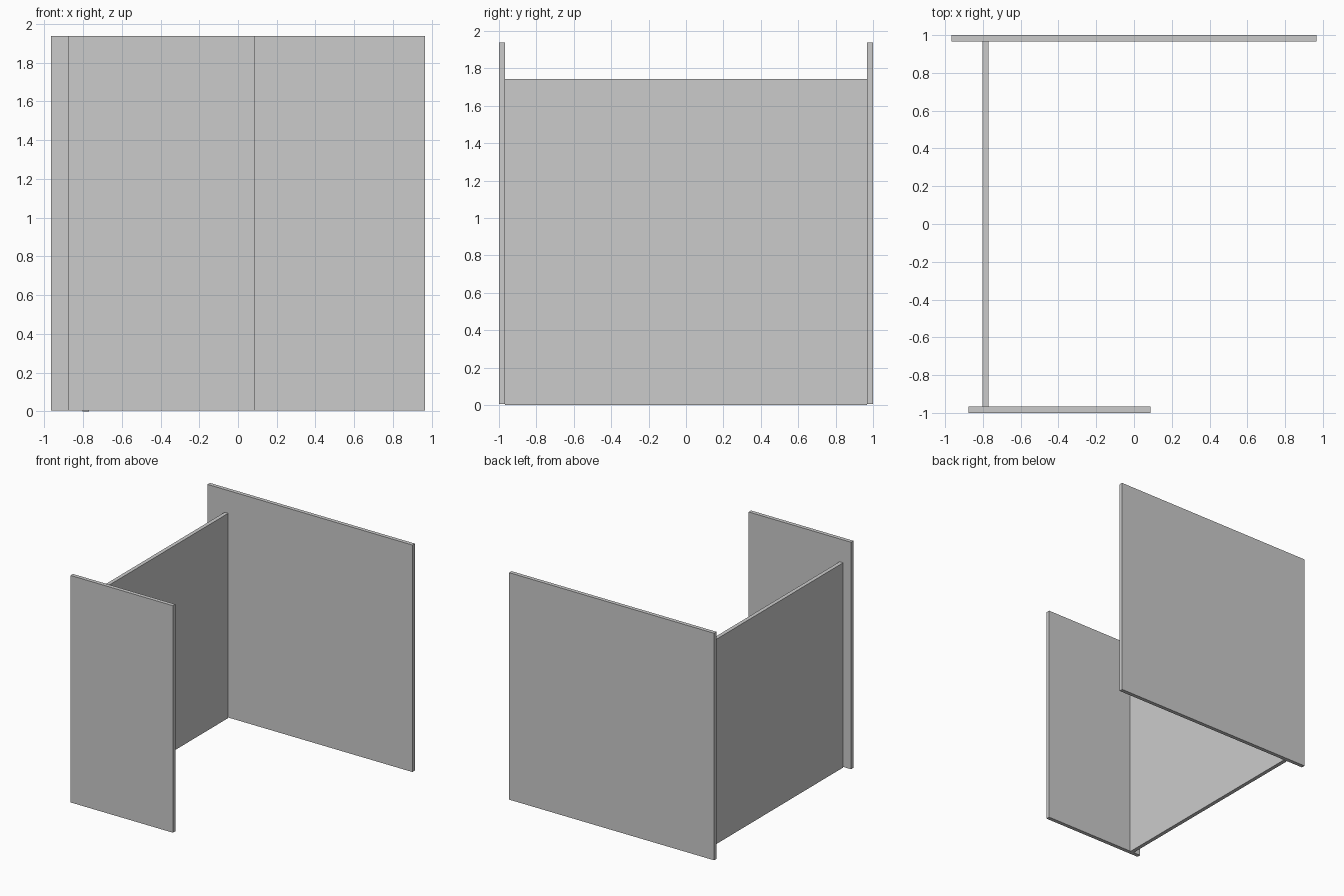
import bpy

if "Cube" in bpy.data.objects:
    bpy.data.objects.remove(bpy.data.objects["Cube"])


def panel(name, x, y, z):
    """Box panel from (min, max) ranges on each axis."""
    bpy.ops.mesh.primitive_cube_add(size=1)
    ob = bpy.context.object
    ob.name = name
    for v in ob.data.vertices:
        v.co = [r[0] if c < 0 else r[1] for c, r in zip(v.co, (x, y, z))]
    return ob


T = 0.033             # board thickness
PANEL_Z = (0.005, 1.937)

# Wide panel at the back
panel("back_panel", (-0.965, 0.965), (1 - T, 1), PANEL_Z)

# Half-width panel at the front
panel("front_panel", (-0.877, 0.087), (-1, -1 + T), PANEL_Z)

# Lower board joining the two
panel("connecting_panel", (-0.803, -0.77), (-1 + T, 1 - T), (0, 1.743))
